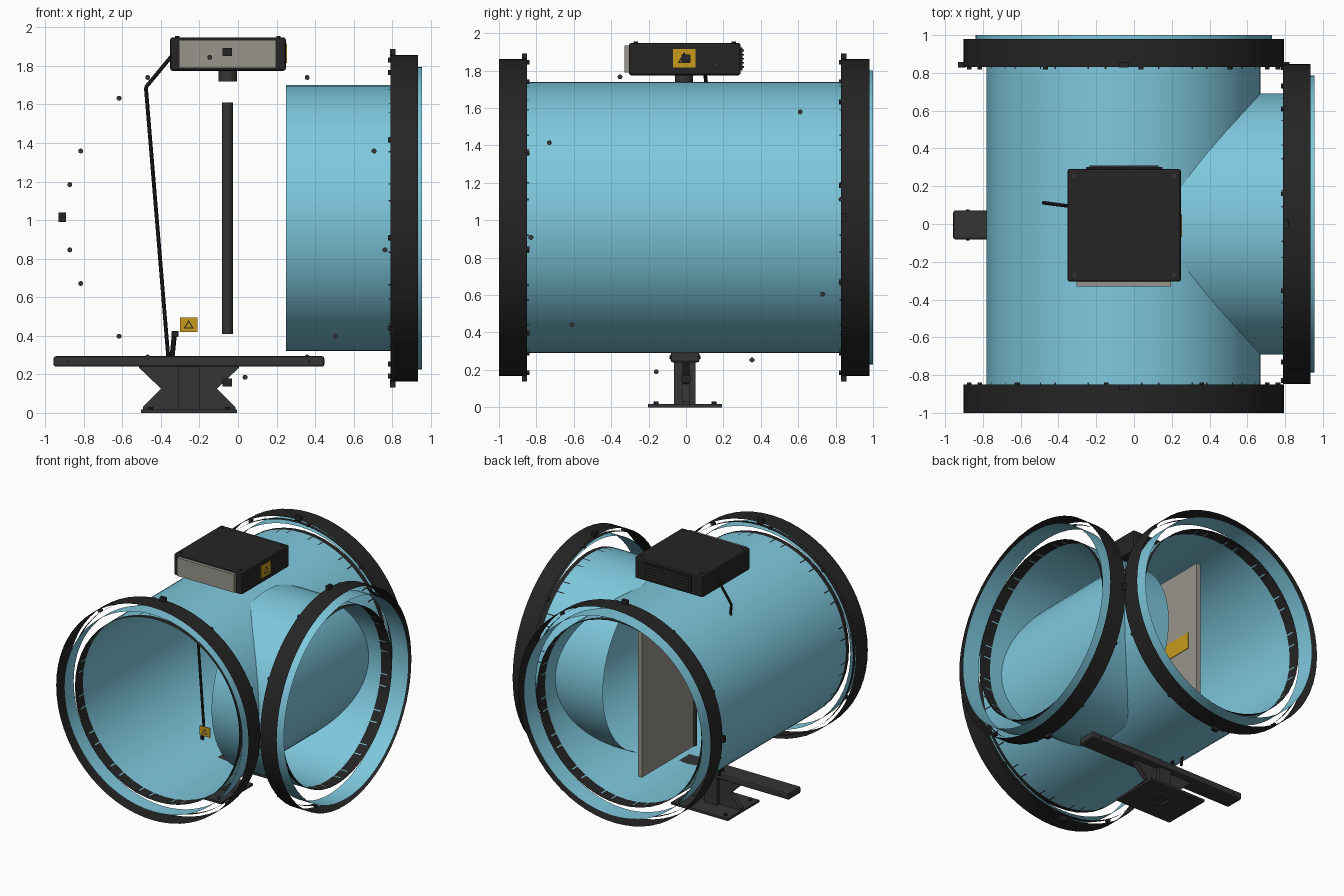
import bpy, bmesh, math
from mathutils import Vector, Matrix

if "Cube" in bpy.data.objects:
    bpy.data.objects.remove(bpy.data.objects["Cube"])


def mat(name, c):
    m = bpy.data.materials.new(name)
    m.diffuse_color = (*c, 1)
    m.use_nodes = True
    m.node_tree.nodes["Principled BSDF"].inputs["Base Color"].default_value = m.diffuse_color
    return m


BLUE = mat("pipe blue", (0.21, 0.58, 0.73))
BLACK = mat("black", (0.018, 0.018, 0.018))
DARK = mat("dark grey", (0.035, 0.035, 0.036))
GREY = mat("panel grey", (0.31, 0.30, 0.26))
YELLOW = mat("warning yellow", (0.58, 0.33, 0.012))


def finish(bm, name, m, smooth=False):
    bmesh.ops.recalc_face_normals(bm, faces=bm.faces)
    me = bpy.data.meshes.new(name)
    bm.to_mesh(me)
    bm.free()
    me.materials.append(m)
    for p in me.polygons:
        p.use_smooth = smooth
    ob = bpy.data.objects.new(name, me)
    bpy.context.collection.objects.link(ob)
    return ob


def box(name, lo, hi, m, bevel=0):
    bm = bmesh.new()
    bmesh.ops.create_cube(bm, size=1)
    for v in bm.verts:
        v.co = [a + (b - a) * (c + 0.5) for a, b, c in zip(lo, hi, v.co)]
    if bevel:
        bmesh.ops.bevel(bm, geom=bm.edges[:], offset=bevel, segments=2,
                        affect='EDGES', profile=0.5)
    return finish(bm, name, m)


def tube(name, a, b, r, m, seg=64, caps=False):
    """Cylinder shell from point a to point b."""
    a, b = Vector(a), Vector(b)
    d = b - a
    bm = bmesh.new()
    bmesh.ops.create_cone(bm, cap_ends=caps, segments=seg, radius1=r, radius2=r,
                          depth=d.length,
                          matrix=Matrix.Translation((a + b) / 2)
                          @ d.to_track_quat('Z', 'Y').to_matrix().to_4x4())
    return finish(bm, name, m, not caps)


def warning_sign(name, center, right, w, h):
    """Thin yellow plate with an outlined triangle on it."""
    c, r, up = Vector(center), Vector(right), Vector((0, 0, 1))
    n = r.cross(up)
    bm = bmesh.new()
    bmesh.ops.create_cube(bm, size=1)
    for v in bm.verts:
        v.co = c + r * v.co.x * w + up * v.co.y * h + n * v.co.z * 0.008
    finish(bm, name, YELLOW)
    bm = bmesh.new()
    loops = [[bm.verts.new(c + n * 0.006 + r * s * math.cos(t) + up * (s * math.sin(t) - h * 0.06))
              for t in (math.pi / 2 + k * math.tau / 3 for k in range(3))]
             for s in (h * 0.4, h * 0.26)]
    for i in range(3):
        j = (i + 1) % 3
        bm.faces.new((loops[0][i], loops[0][j], loops[1][j], loops[1][i]))
    finish(bm, name + "_triangle", BLACK)


CX, CZ = -0.055, 1.015

# Main duct and the side branch that pushes into it
tube("main_duct", (CX, -0.9, CZ), (CX, 0.88, CZ), 0.725, BLUE)
tube("branch_duct", (0.25, 0, 1.01), (0.84, 0, 1.01), 0.69, BLUE)


# Flange collars: open concentric shells with bolts and ears
def flange(name, center, axis, start, end, lip, inner, phase, sides):
    ax, c, up = Vector(axis), Vector(center), Vector((0, 0, 1))
    side = Vector((abs(ax.y), abs(ax.x), 0))
    at = lambda t: c + ax * t
    tube(name + "_outer_band", at(start), at(end), 0.848, BLACK)
    tube(name + "_middle_band", at(start), at(start + 0.03), 0.822, BLACK)
    tube(name + "_blue_sleeve", at(start + 0.02), at(lip), 0.785, BLUE)
    tube(name + "_inner_band", at(start - 0.01), at(end - 0.06), inner, BLACK, 48)
    for k in range(10):
        t = math.radians(phase + 36 * k)
        p = at(start) + (side * math.cos(t) + up * math.sin(t)) * 0.835
        tube(f"{name}_bolt_{k}", p - ax * 0.012, p + ax * 0.02, 0.013, DARK, 10, True)
    ears = [up, -up] + ([side, -side] if sides else [])
    for k, d in enumerate(ears):
        p = at(start + 0.013) + d * 0.857
        t = d.cross(ax)
        e = [abs(ax[i]) * 0.014 + abs(d[i]) * 0.02 + abs(t[i]) * 0.025 for i in range(3)]
        box(f"{name}_ear_{k}", [p[i] - e[i] for i in range(3)],
            [p[i] + e[i] for i in range(3)], BLACK)


flange("front_flange", (CX, 0, CZ), (0, -1, 0), 0.85, 1.0, 0.99, 0.7245, 24.3, False)
flange("back_flange", (CX, 0, CZ), (0, 1, 0), 0.83, 0.98, 1.0, 0.7245, 11.7, True)
flange("side_flange", (0, 0, 1.01), (1, 0, 0), 0.79, 0.935, 0.955, 0.6895, 7, False)

# Swinging flap inside the duct, on a vertical hinge
tube("flap_hinge", (CX, -0.01, 0.41), (CX, -0.01, 1.61), 0.028, DARK, 24, True)
box("flap_plate", (CX - 0.018, 0, 0.41), (CX + 0.018, 0.66, 1.61), GREY)
box("flap_stripe", (CX + 0.018, 0.1, 0.94), (CX + 0.023, 0.57, 1.07), YELLOW)

# Drive housing on top
tube("drive_neck", (-0.053, -0.01, 1.72), (-0.053, -0.01, 1.78), 0.048, DARK, 24, True)
box("drive_housing", (-0.352, -0.305, 1.775), (0.248, 0.292, 1.948), BLACK, 0.012)
box("front_panel", (-0.305, -0.33, 1.79), (0.197, -0.3, 1.935), GREY)
box("vent_panel", (-0.255, 0.28, 1.80), (0.15, 0.302, 1.925), BLACK)
for i in range(5):
    z = 1.815 + i * 0.022
    box(f"vent_slat_{i}", (-0.235, 0.3, z), (0.13, 0.309, z + 0.009), DARK)
for x in (-0.315, 0.21):
    for y in (-0.268, 0.255):
        tube("lid_screw", (x, y, 1.94), (x, y, 1.955), 0.012, DARK, 10, True)
warning_sign("housing_sign", (0.251, -0.01, 1.866), (0, 1, 0), 0.12, 0.10)

# Cable from the housing down to the rail
pts = [(-0.345, 0.095, 1.85), (-0.478, 0.112, 1.69), (-0.362, 0.1, 0.29)]
for i in range(2):
    tube(f"cable_{i}", pts[i], pts[i + 1], 0.01, BLACK, 10, True)

# Small lever and its warning sign
tube("lever", (-0.342, 0.03, 0.29), (-0.33, 0.03, 0.41), 0.013, BLACK, 10, True)
box("lever_knob", (-0.345, 0.012, 0.395), (-0.308, 0.048, 0.425), BLACK, 0.005)
warning_sign("lever_sign", (-0.256, -0.05, 0.457), (1, 0, 0), 0.09, 0.075)

# Support rail
box("support_rail", (-0.957, -0.082, 0.24), (0.448, 0.072, 0.294), DARK, 0.012)
for x in (-0.88, 0.37):
    tube("rail_pin", (x, -0.087, 0.267), (x, 0.077, 0.267), 0.01, BLACK, 10, True)

# Pedestal: column, hourglass gusset, foot plate with square hole
SX = -0.254
box("pedestal_column", (SX - 0.055, -0.065, 0.015), (SX + 0.055, 0.05, 0.245), DARK)
prof = [(0.26, 0.245), (0.26, 0.235), (0.145, 0.125), (0.24, 0.03), (0.24, 0.015)]
bm = bmesh.new()
f = bm.faces.new([bm.verts.new((SX + s * x, -0.02, z)) for s, seq in ((1, prof), (-1, prof[::-1]))
                  for x, z in seq])
g = bmesh.ops.extrude_face_region(bm, geom=[f])
bmesh.ops.translate(bm, vec=(0, 0.04, 0), verts=[v for v in g["geom"] if isinstance(v, bmesh.types.BMVert)])
finish(bm, "pedestal_gusset", DARK)

bm = bmesh.new()
rings = [[bm.verts.new((SX + sx * w, -0.005 + sy * d, z))
          for sx, sy in ((-1, -1), (1, -1), (1, 1), (-1, 1))]
         for w, d, z in ((0.25, 0.198, 0), (0.25, 0.198, 0.018), (0.045, 0.045, 0.018), (0.045, 0.045, 0))]
for a in range(4):
    for i in range(4):
        j, b = (i + 1) % 4, (a + 1) % 4
        bm.faces.new((rings[a][i], rings[a][j], rings[b][j], rings[b][i]))
finish(bm, "foot_plate", DARK)
for sx in (-1, 1):
    for sy in (-1, 1):
        p = (SX + sx * 0.2, -0.005 + sy * 0.155)
        tube("foot_bolt", (*p, 0.015), (*p, 0.03), 0.014, BLACK, 10, True)
